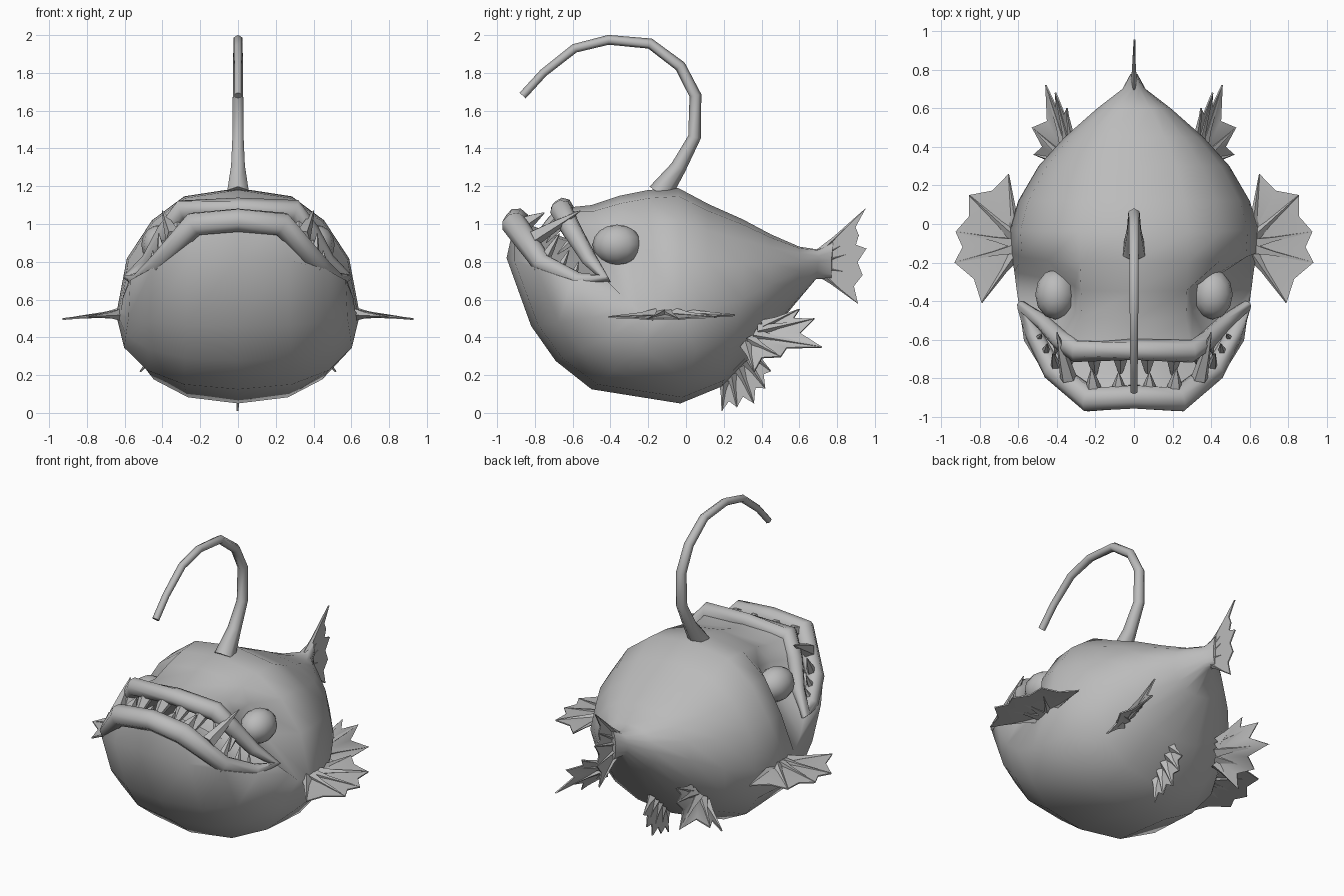
import bpy, bmesh, math
from mathutils import Vector as V

if "Cube" in bpy.data.objects:
    bpy.data.objects.remove(bpy.data.objects["Cube"])

skin = bpy.data.materials.new("grey_skin")
skin.diffuse_color = (0.5, 0.5, 0.5, 1)
skin.use_nodes = True
skin.node_tree.nodes["Principled BSDF"].inputs["Base Color"].default_value = skin.diffuse_color


def finish(name, bm, angle=50):
    bmesh.ops.recalc_face_normals(bm, faces=bm.faces)
    me = bpy.data.meshes.new(name)
    bm.to_mesh(me)
    bm.free()
    ob = bpy.data.objects.new(name, me)
    bpy.context.collection.objects.link(ob)
    me.materials.append(skin)
    bpy.ops.object.select_all(action='DESELECT')
    ob.select_set(True)
    bpy.context.view_layer.objects.active = ob
    bpy.ops.object.shade_smooth_by_angle(angle=math.radians(angle))
    return ob


def bridge(bm, a, b):
    n = len(a)
    for i in range(n):
        bm.faces.new((a[i], a[(i + 1) % n], b[(i + 1) % n], b[i]))


def tube(bm, pts, radii, sides=6, closed=False):
    """Sweep a round section along points."""
    pts, rings, n = [V(p) for p in pts], [], len(pts)
    for i, p in enumerate(pts):
        a = pts[(i - 1) % n] if closed else pts[max(i - 1, 0)]
        b = pts[(i + 1) % n] if closed else pts[min(i + 1, n - 1)]
        t = (b - a).normalized()
        u = t.cross(V((1, 0, 0)) if abs(t.x) < 0.8 else V((0, 0.6, 0.8))).normalized()
        w = t.cross(u)
        if rings and closed:      # keep neighbouring sections aligned
            u = (last - t * last.dot(t)).normalized()
            w = t.cross(u)
        last = u
        rings.append([bm.verts.new(p + radii[i] * (u * math.cos(k * math.tau / sides)
                     + w * math.sin(k * math.tau / sides))) for k in range(sides)])
    for a, b in zip(rings, rings[1:]):
        bridge(bm, a, b)
    if closed:
        # match the first section to the nearest rotation of the last one
        s = min(range(sides), key=lambda k: (rings[0][k].co - rings[-1][0].co).length)
        bridge(bm, rings[-1], rings[0][s:] + rings[0][:s])
    else:
        bm.faces.new(rings[0])
        bm.faces.new(rings[-1])


def flip(p):
    return V((-p[0], p[1], p[2]))


# Mouth opening, right half from top centre to bottom centre
half = [V(p) for p in ((0, -.65, 1.085), (.30, -.66, 1.07), (.38, -.60, .96), (.47, -.51, .81),
                       (.575, -.43, .71), (.52, -.57, .70), (.42, -.76, .79),
                       (.23, -.91, 1.0), (0, -.895, 1.02))]
mouth = half + [flip(p) for p in half[-2:0:-1]]
N = len(mouth)

# Body rings: half width, then (y, z) of top, side and bottom
rows = [(.61, -.50, 1.10, -.33, .61, -.95, .82), (.62, -.35, 1.15, -.25, .54, -.82, .46),
        (.635, -.20, 1.18, -.15, .52, -.69, .275), (.645, -.04, 1.19, -.03, .52, -.50, .125),
        (.60, .12, 1.105, .12, .55, -.03, .05), (.495, .30, 1.025, .30, .60, .19, .14),
        (.36, .45, .945, .45, .68, .39, .35), (.19, .60, .88, .60, .75, .58, .58),
        (.06, .70, .865, .70, .80, .69, .71), (.022, .78, .91, .77, .81, .77, .71)]


def ring_points(w, ty, tz, sy, sz, by, bz):
    out = []
    for k in range(N):
        t = k * math.tau / N
        s, c = math.sin(t), math.cos(t)
        # the back is narrower than the belly
        p_exp = 1.15 if .2 < c < .5 else 1 if .5 < c < .8 else .85
        s = math.copysign(abs(s) ** p_exp, s)
        f = abs(c) ** .85
        ey, ez = (ty, tz) if c > 0 else (by, bz)
        p = V((w * s, sy + (ey - sy) * f, sz + (ez - sz) * f))
        # hollows around the eyes
        if p.z > .75 and -.55 < p.y < -.22 and .2 < c < .8:
            p.x *= .7
        out.append(p)
    return out


# Body with the mouth cavity
bm = bmesh.new()
deep = V((0, -.35, .82))
loops = [[p.lerp(deep, .6) for p in mouth], [p.lerp(deep, .1) for p in mouth], mouth]
loops += [ring_points(*r) for r in rows]
rings = [[bm.verts.new(p) for p in lp] for lp in loops]
for a, b in zip(rings, rings[1:]):
    bridge(bm, a, b)
bm.faces.new(rings[0])
bm.faces.new(rings[-1])
finish("body", bm, 60)

# Lips, thinner at the mouth corners
bm = bmesh.new()
lip_r = [.055, .06, .052, .042, .035, .045, .055, .068, .065]
tube(bm, mouth, lip_r + lip_r[-2:0:-1], 8, True)
finish("lips", bm, 60)

# Eyes
for name, sx in (("right_eye", 1), ("left_eye", -1)):
    bm = bmesh.new()
    bmesh.ops.create_uvsphere(bm, u_segments=12, v_segments=8, radius=1)
    for v in bm.verts:
        v.co = V((sx * .407 + v.co.x * .105, -.365 + v.co.y * .13, .89 + v.co.z * .107))
    finish(name, bm, 60)

# Lure stalk
stalk = [(-.14, 1.16), (-.04, 1.3), (.045, 1.46), (.05, 1.68), (-.03, 1.835), (-.19, 1.955),
         (-.41, 1.975), (-.59, 1.93), (-.755, 1.80), (-.865, 1.68)]
bm = bmesh.new()
tube(bm, [(0, y, z) for y, z in stalk],
     [.065, .042, .034, .032, .03, .028, .026, .024, .022, .022])
finish("lure_stalk", bm, 70)

# Teeth: base, tip, radius; mirrored
teeth = [((.34, -.80, .93), (.40, -.56, 1.07), .045), ((.40, -.76, .80), (.42, -.67, .95), .035),
         ((.46, -.68, .74), (.45, -.62, .86), .03), ((.50, -.60, .71), (.48, -.57, .80), .025),
         ((.21, -.86, 1.0), (.22, -.75, 1.06), .045), ((.08, -.86, 1.01), (.08, -.77, 1.05), .04),
         ((.07, -.65, 1.05), (.07, -.79, .95), .05), ((.21, -.65, 1.05), (.20, -.80, .93), .05),
         ((.32, -.64, 1.03), (.33, -.74, .90), .04), ((.39, -.58, .93), (.41, -.68, .84), .03)]
bm = bmesh.new()
for a, b, r in teeth:
    for f in (V, flip):
        p, q = f(a), f(b)
        tube(bm, [p, p.lerp(q, .5), q], [r, r * .6, .003], 5)
finish("teeth", bm, 40)


def fin(name, root_a, root_b, tips, notch=.27, ray=.025):
    """Webbed fan with tapered rays running to pointed tips."""
    bm = bmesh.new()
    a, b, tips = V(root_a), V(root_b), [V(t) for t in tips]
    n = len(tips) - 1
    roots = [a.lerp(b, i / n) for i in range(n + 1)]
    rv = [bm.verts.new(p) for p in roots]
    tv = [bm.verts.new(p) for p in tips]
    for i in range(n):
        mid = (tips[i] + tips[i + 1]) / 2
        m = bm.verts.new(mid.lerp((roots[i] + roots[i + 1]) / 2, notch))
        bm.faces.new((rv[i], tv[i], m))
        bm.faces.new((rv[i], m, rv[i + 1]))
        bm.faces.new((rv[i + 1], m, tv[i + 1]))
    bmesh.ops.recalc_face_normals(bm, faces=bm.faces)
    bmesh.ops.solidify(bm, geom=bm.faces[:], thickness=.008)
    for p, q in zip(roots, tips):
        tube(bm, [p, p.lerp(q, .35), q], [ray, ray * .45, .002], 4)
    finish(name, bm, 50)


# Single fins on the centre line
fin("tail_fin", (0, .70, .84), (0, .70, .75),
    [(0, .95, 1.08), (0, .915, .94), (0, .955, .87), (0, .935, .73), (0, .91, .58)], .15)
fin("belly_fin", (0, .2, .17), (0, .36, .31),
    [(0, .19, .01), (0, .27, .03), (0, .36, .05), (0, .42, .13), (0, .45, .22)], .25, .03)

# Paired fins
for side, f in (("right", V), ("left", flip)):
    fin(side + "_side_fin", f((.61, -.15, .52)), f((.61, -.05, .53)),
        [f(p) for p in ((.79, -.41, .51), (.93, -.20, .50), (.925, -.04, .50),
                        (.855, .15, .51), (.65, .26, .52))], .12, .035)
    fin(side + "_rear_fin", f((.37, .32, .36)), f((.32, .41, .46)),
        [f(p) for p in ((.52, .36, .22), (.53, .50, .30), (.46, .72, .35),
                        (.41, .68, .50), (.35, .60, .55))], .3, .035)
